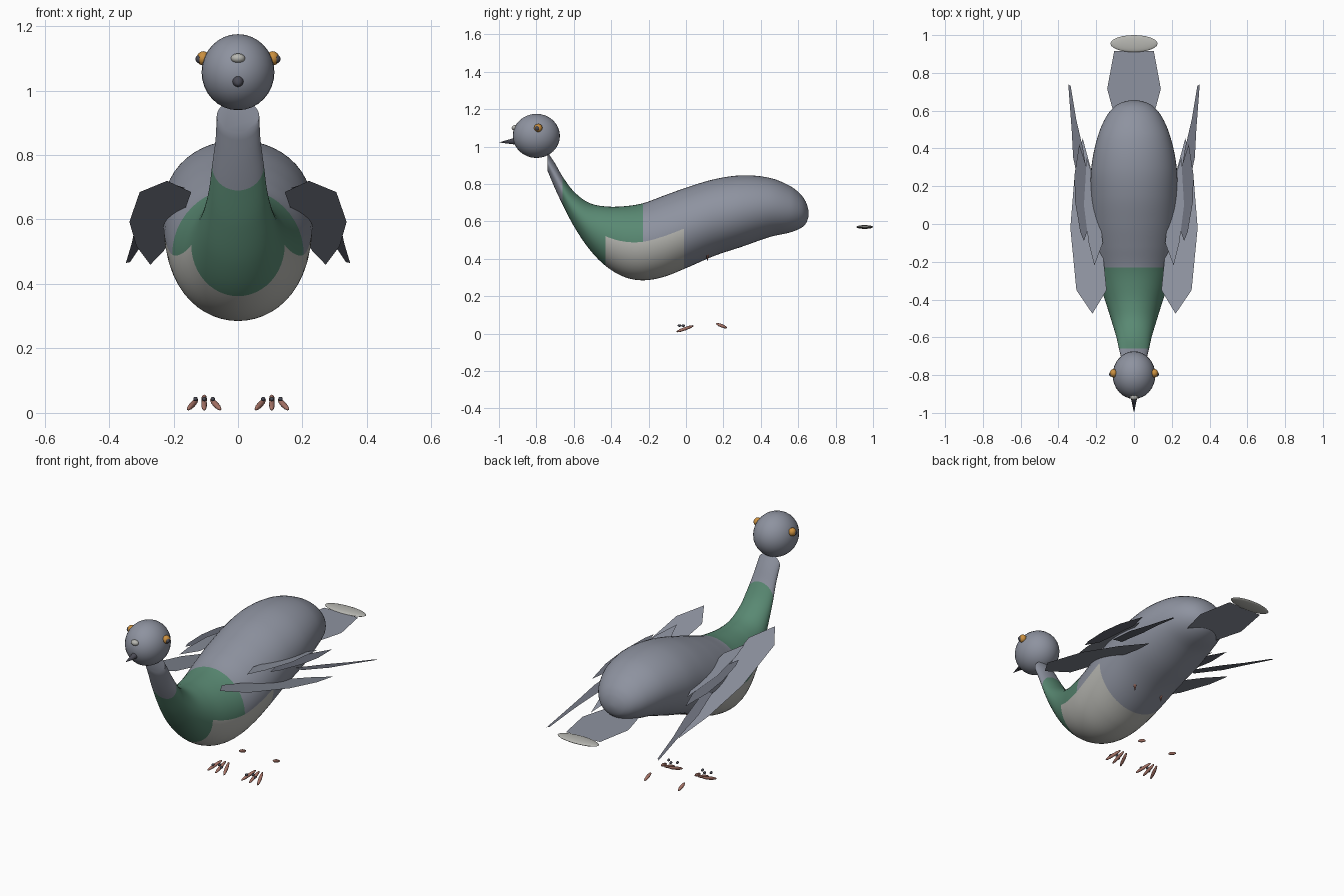
import bpy, bmesh, math
from mathutils import Vector

old = bpy.data.objects.get("Cube")
if old:
    bpy.data.objects.remove(old, do_unlink=True)


def material(name, color):
    m = bpy.data.materials.new(name)
    m.use_nodes = True
    m.diffuse_color = (*color, 1)
    m.node_tree.nodes["Principled BSDF"].inputs["Base Color"].default_value = (*color, 1)
    return m


grey = material("blue grey", (0.27, 0.29, 0.35))
slate = material("dark slate", (0.15, 0.16, 0.2))
green = material("neck green", (0.10, 0.25, 0.17))
white = material("pale white", (0.47, 0.47, 0.44))
orange = material("eye orange", (0.60, 0.28, 0.05))
dark = material("charcoal", (0.07, 0.07, 0.09))
red = material("foot red", (0.40, 0.18, 0.14))


def finish(name, bm, mats, smooth=True):
    me = bpy.data.meshes.new(name)
    bm.to_mesh(me)
    bm.free()
    ob = bpy.data.objects.new(name, me)
    bpy.context.collection.objects.link(ob)
    for m in mats:
        me.materials.append(m)
    if smooth:
        bpy.ops.object.select_all(action='DESELECT')
        ob.select_set(True)
        bpy.context.view_layer.objects.active = ob
        bpy.ops.object.shade_smooth_by_angle(angle=math.radians(40))
    return ob


def ellipsoid(name, center, radii, mat, axis=None, segs=24):
    """Ellipsoid whose local z can be turned along an axis."""
    bm = bmesh.new()
    bmesh.ops.create_uvsphere(bm, u_segments=segs, v_segments=segs // 2, radius=1)
    for v in bm.verts:
        v.co = Vector(a * b for a, b in zip(v.co, radii))
        if axis:
            v.co.rotate(Vector(axis).to_track_quat('Z', 'Y'))
        v.co += Vector(center)
    return finish(name, bm, [mat])


def cone(name, base, tip, radius, mat):
    base, tip = Vector(base), Vector(tip)
    bm = bmesh.new()
    bmesh.ops.create_cone(bm, cap_ends=True, segments=16, radius1=radius,
                          radius2=0, depth=(tip - base).length)
    for v in bm.verts:
        v.co.rotate((tip - base).to_track_quat('Z', 'Y'))
        v.co += (base + tip) / 2
    return finish(name, bm, [mat])


def plate(name, outline, height, mat, side=1):
    """Single flat feather sheet, facing up."""
    bm = bmesh.new()
    f = bm.faces.new([bm.verts.new((side * x, y, height(y))) for x, y in outline])
    f.normal_update()
    if f.normal.z < 0:
        f.normal_flip()
    return finish(name, bm, [mat], smooth=False)


# Body and neck: upright oval sections along y (y, bottom, top, half width)
KEYS = [(-.74, .87, .97, .066), (-.70, .775, .91, .07), (-.66, .69, .84, .08),
        (-.60, .575, .76, .093), (-.52, .455, .70, .117), (-.43, .362, .68, .145),
        (-.33, .303, .681, .178), (-.23, .285, .697, .204), (-.12, .303, .737, .221),
        (0, .35, .78, .23), (.15, .415, .825, .231), (.30, .465, .846, .226),
        (.45, .517, .832, .196), (.56, .542, .787, .152), (.62, .568, .737, .105),
        (.645, .595, .695, .062), (.656, .63, .655, .015)]


def section(y):
    i = max(k for k in range(len(KEYS) - 1) if KEYS[k][0] <= y + 1e-6)
    a, b = KEYS[i], KEYS[i + 1]
    p, q = KEYS[max(i - 1, 0)], KEYS[min(i + 2, len(KEYS) - 1)]
    h = b[0] - a[0]
    t = (y - a[0]) / h
    out = []
    for c in (1, 2, 3):
        m0 = (b[c] - p[c]) / (b[0] - p[0]) * h
        m1 = (q[c] - a[c]) / (q[0] - a[0]) * h
        out.append((2*t**3 - 3*t*t + 1) * a[c] + (t**3 - 2*t*t + t) * m0
                   + (3*t*t - 2*t**3) * b[c] + (t**3 - t*t) * m1)
    return out


def body():
    segs = 48
    ys = [-.74 + .01 * k for k in range(139)] + [.645, .65, .656]
    bm = bmesh.new()
    rings = []
    for y in ys:
        lo, hi, w = section(y)
        rings.append([bm.verts.new((w * math.cos(math.tau * j / segs), y,
                      (lo + hi) / 2 + (hi - lo) / 2 * math.sin(math.tau * j / segs)))
                      for j in range(segs)])
    for k in range(len(ys) - 1):
        y = (ys[k] + ys[k + 1]) / 2
        for j in range(segs):
            n = (j + 1) % segs
            f = bm.faces.new((rings[k][j], rings[k + 1][j], rings[k + 1][n], rings[k][n]))
            lower = j >= segs // 2
            if -.66 < y < -.43 or (-.43 < y < -.23 and not lower):
                f.material_index = 1
            elif -.43 < y < -.01 and lower:
                f.material_index = 2
    bm.faces.new(rings[0])
    bm.faces.new(rings[-1])
    bmesh.ops.recalc_face_normals(bm, faces=bm.faces)
    finish("body_and_neck", bm, [grey, green, white])


body()

# Head
ellipsoid("head", (0, -.80, 1.057), (.113, .126, .118), grey, segs=32)
cone("beak", (0, -.90, 1.03), (0, -1, 1.022), .021, dark)
ellipsoid("cere", (0, -.914, 1.1), (.022, .018, .015), white)

# Tail
plate("tail", [(-.1, .56), (.1, .56), (.142, .715), (.105, .915),
               (-.105, .915), (-.142, .715)], lambda y: .57, grey)
ellipsoid("tail_tip", (0, .955, .57), (.125, .045, .01), white)

# Paired parts
for side, tag in ((1, "left"), (-1, "right")):
    ellipsoid(tag + "_eye", (side * .108, -.79, 1.1), (.02, .022, .022), orange)
    ellipsoid(tag + "_pupil", (side * .12, -.795, 1.098), (.012, .013, .013), dark)

    # Wing sheets sloping down towards the tail
    plate(tag + "_main_wing",
          [(.145, -.35), (.22, -.475), (.305, -.35), (.337, -.02), (.315, .25),
           (.272, .455), (.23, .3), (.175, -.05)],
          lambda y: .72 - .28 * (y + .475), grey, side)
    plate(tag + "_inner_covert",
          [(.165, -.1), (.21, -.22), (.24, -.1), (.265, .1), (.25, .35), (.2, .2)],
          lambda y: .71 - .12 * (y + .2), grey, side)
    plate(tag + "_outer_covert",
          [(.235, .0), (.265, -.09), (.285, -.04), (.312, .12), (.315, .26),
           (.29, .42), (.25, .3)],
          lambda y: .705 - .12 * (y + .2), slate, side)
    plate(tag + "_flight_feathers",
          [(.235, .18), (.28, .16), (.322, .35), (.33, .5), (.348, .74), (.335, .73),
           (.305, .55), (.27, .4)],
          lambda y: .60 - .25 * (y - .2), slate, side)

    # Leg stub and foot
    cone(tag + "_leg", (side * .09, .115, .45), (side * .09, .115, .385), .015, red)
    for i, spread in enumerate((-1, 0, 1)):
        x = side * .105 + spread * .036
        ellipsoid(f"{tag}_toe_{i + 1}", (x, -.005, .026), (.009, .009, .05), red,
                  axis=(spread * .34, -1, -.36), segs=12)
        ellipsoid(f"{tag}_claw_{i + 1}", (side * .105 + spread * .027, -.035 + .02 * (spread == 0), .043),
                  (.007, .01, .007), dark, segs=12)
    ellipsoid(tag + "_back_toe", (side * .105, .19, .042), (.009, .009, .032), red,
              axis=(0, 1, -.4), segs=12)
